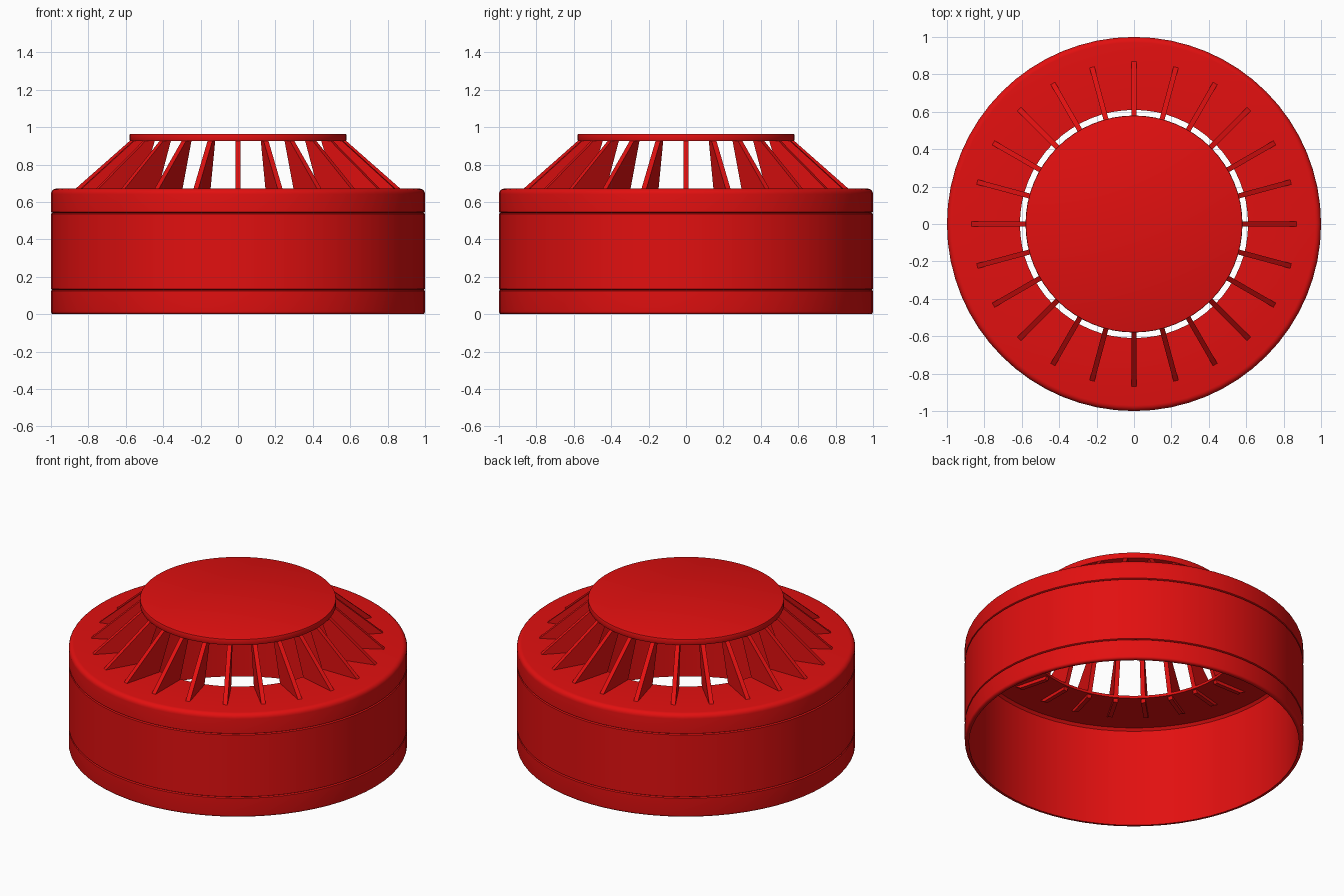
import bpy, bmesh, math
from mathutils import Matrix, Vector

cube = bpy.data.objects.get("Cube")
if cube:
    bpy.data.objects.remove(cube, do_unlink=True)

SEGMENTS = 64
FINS = 24

red = bpy.data.materials.new("bright red")
red.use_nodes = True
RED = (0.76, 0.005, 0.005, 1)
red.diffuse_color = RED
red.node_tree.nodes["Principled BSDF"].inputs["Base Color"].default_value = RED


def finish(name, bm, smooth=True):
    bmesh.ops.recalc_face_normals(bm, faces=bm.faces)
    mesh = bpy.data.meshes.new(name)
    bm.to_mesh(mesh)
    bm.free()
    mesh.materials.append(red)
    obj = bpy.data.objects.new(name, mesh)
    bpy.context.collection.objects.link(obj)
    if smooth:
        bpy.ops.object.select_all(action="DESELECT")
        bpy.context.view_layer.objects.active = obj
        obj.select_set(True)
        bpy.ops.object.shade_smooth_by_angle(angle=math.radians(35))
    return obj


def lathe(name, profile):
    """Spin a closed (radius, height) outline around the z axis."""
    bm = bmesh.new()
    verts = [bm.verts.new((r, 0, z)) for r, z in profile]
    edges = [bm.edges.new((verts[i - 1], verts[i])) for i in range(len(verts))]
    bmesh.ops.spin(bm, geom=verts + edges, cent=(0, 0, 0), axis=(0, 0, 1),
                   angle=math.tau, steps=SEGMENTS, use_merge=True)
    bmesh.ops.remove_doubles(bm, verts=bm.verts, dist=1e-5)
    return finish(name, bm)


def arc(r, z, radius, start, end, steps=5):
    """Points of a rounded corner centred at (r, z)."""
    angles = [math.radians(start + (end - start) * i / steps) for i in range(steps + 1)]
    return [(r + radius * math.cos(a), z + radius * math.sin(a)) for a in angles]


# Lower band with rounded foot
lathe("lower_band", arc(0.985, 0.015, 0.015, -90, 0) + [
    (1, 0.125), (0.992, 0.13), (0.975, 0.13), (0.975, 0)])

# Main wall, chamfered where it meets the bands
lathe("main_wall", [(0.975, 0.13), (0.992, 0.13), (1, 0.135),
                    (1, 0.537), (0.992, 0.542), (0.975, 0.542)])

# Upper band with the flat ring around the opening
lathe("upper_ring", [(0.975, 0.542), (0.992, 0.542), (1, 0.547)]
      + arc(0.97, 0.642, 0.03, 0, 90)
      + [(0.61, 0.672), (0.61, 0.655), (0.96, 0.655), (0.975, 0.64)])

# Solid cap disc
bm = bmesh.new()
bmesh.ops.create_cone(bm, cap_ends=True, segments=SEGMENTS, radius1=0.58, radius2=0.58,
                      depth=0.04, matrix=Matrix.Translation((0, 0, 0.945)))
rims = [e for e in bm.edges if abs(e.verts[0].co.z - e.verts[1].co.z) < 1e-4]
bmesh.ops.bevel(bm, geom=rims, offset=0.006, segments=2, affect="EDGES", profile=0.5)
finish("cap", bm)

# Sloping fins that carry the cap
bm = bmesh.new()
outline = [(0.52, 0.93), (0.575, 0.93), (0.87, 0.67), (0.81, 0.635), (0.63, 0.635)]
for i in range(FINS):
    turn = Matrix.Rotation(math.tau * i / FINS, 3, "Z")
    face = bm.faces.new([bm.verts.new(turn @ Vector((r, -0.0135, z))) for r, z in outline])
    side = bmesh.ops.extrude_face_region(bm, geom=[face])["geom"]
    bmesh.ops.translate(bm, vec=turn @ Vector((0, 0.027, 0)),
                        verts=[v for v in side if isinstance(v, bmesh.types.BMVert)])
finish("fins", bm, smooth=False)
